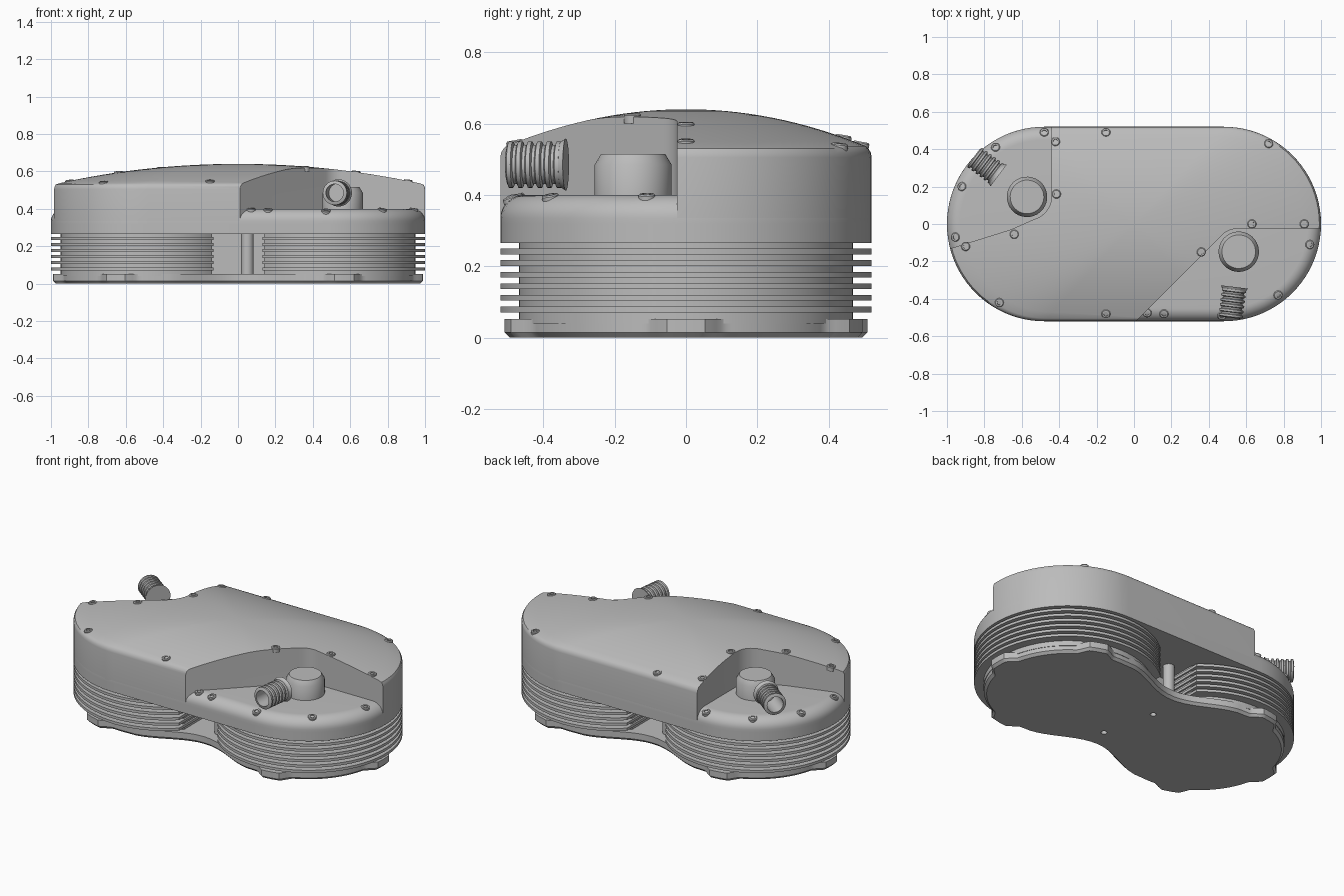
import bpy, bmesh, math
from math import sin, cos, pi, radians
from mathutils import Vector, Matrix
from mathutils.bvhtree import BVHTree

if "Cube" in bpy.data.objects:
    bpy.data.objects.remove(bpy.data.objects["Cube"])

grey = bpy.data.materials.new("grey_metal")
grey.use_nodes = True
grey.diffuse_color = (0.5, 0.5, 0.5, 1)
grey.node_tree.nodes["Principled BSDF"].inputs["Base Color"].default_value = (0.5, 0.5, 0.5, 1)

HALF = 0.48      # distance from the middle to each round end's centre
RAD = 0.52       # outer radius


def finish(name, bm, angle=35):
    bmesh.ops.recalc_face_normals(bm, faces=bm.faces)
    me = bpy.data.meshes.new(name)
    bm.to_mesh(me)
    bm.free()
    ob = bpy.data.objects.new(name, me)
    bpy.context.collection.objects.link(ob)
    me.materials.append(grey)
    smooth(ob, angle)
    return ob


def smooth(ob, angle=35):
    bpy.ops.object.select_all(action='DESELECT')
    ob.select_set(True)
    bpy.context.view_layer.objects.active = ob
    bpy.ops.object.shade_smooth_by_angle(angle=radians(angle))


def loft(rings, closed=False, bm=None):
    """Skin a list of equal-length rings; cap the ends unless closed."""
    bm = bm or bmesh.new()
    loops = [[bm.verts.new(p) for p in r] for r in rings]
    pairs = list(zip(loops, loops[1:])) + ([(loops[-1], loops[0])] if closed else [])
    for a, b in pairs:
        n = len(a)
        for i in range(n):
            bm.faces.new((a[i], a[(i + 1) % n], b[(i + 1) % n], b[i]))
    if not closed:
        bm.faces.new(loops[0])
        bm.faces.new(loops[-1])
    return bm


def stadium(r, z, scale=1, n=40):
    pts = []
    for side in (1, -1):
        for i in range(n + 1):
            a = -pi / 2 + pi * i / n
            pts.append(Vector((side * (HALF + r * cos(a)) * scale, side * r * sin(a) * scale, z)))
    return pts


def lathe(profile, n=24, closed=False, bm=None):
    return loft([[Vector((r * cos(2 * pi * i / n), r * sin(2 * pi * i / n), z))
                  for i in range(n)] for r, z in profile], closed, bm)


def bake(ob):
    """Apply all modifiers."""
    dg = bpy.context.evaluated_depsgraph_get()
    me = bpy.data.meshes.new_from_object(ob.evaluated_get(dg))
    ob.modifiers.clear()
    ob.data = me
    smooth(ob)


def cut(ob, bm):
    cutter = finish("cutter", bm)
    mod = ob.modifiers.new("cut", 'BOOLEAN')
    mod.operation, mod.solver, mod.object = 'DIFFERENCE', 'EXACT', cutter
    bake(ob)
    bpy.data.objects.remove(cutter)


def prism(outline, z0, z1):
    return loft([[Vector((x, y, z)) for x, y in outline] for z in (z0, z1)])


# Base plate: two round ends with mounting lugs and a narrow waist
def base_outline(inset):
    pts = []
    for side in (1, -1):
        for deg in range(-94, 95, 2):
            d = min(abs(deg - lug) for lug in (-80, 0, 70))
            r = 0.465 + 0.045 * max(0, min(1, (13 - d) / 7)) - inset
            a = radians(deg)
            pts.append((side * (HALF + r * cos(a)), side * r * sin(a)))
        for i in range(1, 20):
            x = 0.42 * (1 - i / 10)
            pts.append((side * x, side * (0.335 - inset + 0.065 * (1 - cos(pi * x / 0.42)))))
    return pts


plate = finish("base_plate", loft([[Vector((x, y, z)) for x, y in base_outline(i)]
                                   for i, z in ((0.015, 0), (0, 0.015), (0, 0.052))]))
for x, y in ((-0.03, 0.13), (0.05, -0.2)):
    hole = lathe([(0.017, -0.02), (0.017, 0.03)])
    bmesh.ops.translate(hole, vec=(x, y, 0), verts=hole.verts)
    cut(plate, hole)


# Cylinder drums with cooling fins, cut off flat beside the middle gap
def drum(r, z0, z1, side, end):
    a0 = math.acos(max(-1, (end - HALF) / r))
    return prism([(side * (HALF + r * cos(a0 * (i / 32 - 1))), side * r * sin(a0 * (i / 32 - 1)))
                  for i in range(65)], z0, z1)


for side, label in ((1, "left"), (-1, "right")):
    finish(label + "_drum_core", drum(0.468, 0.04, 0.28, side, 0.14))
    for k in range(6):
        z = 0.071 + 0.0325 * k
        finish(f"{label}_fin_{k + 1}", drum(RAD, z, z + 0.016, side, 0.13))

# Web and posts in the gap
finish("middle_web", prism([(-0.2, -0.12), (0.2, -0.12), (0.2, 0.12), (-0.2, 0.12)], 0.04, 0.28))
for side, label in ((1, "front"), (-1, "back")):
    post = lathe([(0.033, 0.04), (0.033, 0.28)])
    bmesh.ops.translate(post, vec=(side * 0.05, side * -0.24, 0), verts=post.verts)
    finish(label + "_post", post)

# Flange and rounded lower cover
finish("flange", loft([stadium(RAD, 0.265), stadium(RAD, 0.319)]))
ledge_rings = [stadium(RAD, 0.319)]
for i in range(9):
    a = pi / 2 * i / 8
    ledge_rings.append(stadium(RAD - 0.07 * (1 - cos(a)), 0.335 + 0.065 * sin(a)))
ledge = finish("lower_cover", loft(ledge_rings))

# Domed upper cover with a recess around each hose
cover_rings = [stadium(r, z) for r, z in ((RAD, 0.325), (RAD, 0.505), (0.518, 0.518), (0.511, 0.53))]
for i in range(16):
    t = 0.97 - 0.94 * i / 15
    cover_rings.append(stadium(RAD, 0.53 + 0.11 * (1 - t * t), t))
cover = finish("upper_cover", loft(cover_rings))


def arc(cx, cy, r, a0, a1, n=10):
    return [(cx + r * cos(radians(a0 + (a1 - a0) * i / n)),
             cy + r * sin(radians(a0 + (a1 - a0) * i / n))) for i in range(n + 1)]


cut(cover, prism([(1.2, -0.7), (1.2, -0.025)] + arc(0.555, -0.145, 0.12, 90, 135)
                 + [(0.03, -0.5), (-0.17, -0.7)], 0.3, 0.8))
cut(cover, prism([(-1.2, 0.7), (-0.44, 0.7)] + arc(-0.57, 0.15, 0.13, 0, -75)
                 + [(-0.66, -0.03), (-0.9, -0.105), (-1.2, -0.2)], 0.3, 0.8))
bevel = cover.modifiers.new("soft_edges", 'BEVEL')
bevel.width, bevel.segments, bevel.limit_method, bevel.angle_limit = 0.012, 2, 'ANGLE', radians(50)
bake(cover)


# Hose fittings: elbow body and ribbed hollow hose
def hose_fitting(label, x, y, angle):
    place = Matrix.Translation((x, y, 0.485)) @ Matrix.Rotation(angle, 4, 'Z')
    body = bmesh.new()
    bmesh.ops.create_uvsphere(body, u_segments=32, v_segments=20, radius=1)
    for v in body.verts:
        flat = math.copysign(abs(v.co.z) ** 0.75, v.co.z)
        v.co = Vector((v.co.x * 0.112, v.co.y * 0.112, flat * 0.079))
    for i in range(32):
        a = 2 * pi * i / 32
        for d, r in ((0.19, 0.073), (0.205, 0.064)):
            body.verts.new((d, r * cos(a), r * sin(a)))
    bmesh.ops.delete(body, geom=body.faces[:], context='FACES_KEEP_BOUNDARY')
    hull = bmesh.ops.convex_hull(body, input=body.verts[:])
    junk = {e for e in hull["geom_interior"] + hull["geom_unused"] if isinstance(e, bmesh.types.BMVert)}
    bmesh.ops.delete(body, geom=list(junk), context='VERTS')
    body.transform(place)
    finish(label + "_elbow", body, 50)

    neck = lathe([(0.108, -0.1), (0.108, 0.0), (0.09, 0.03)], 32)
    neck.transform(place)
    finish(label + "_elbow_neck", neck)

    profile = [(0.05, 0.19), (0.055, 0.19)]
    for k in range(6):
        d = 0.2 + k * 0.027
        profile += [(0.055, d), (0.065, d + 0.004), (0.065, d + 0.015), (0.055, d + 0.019)]
    profile += [(0.047, 0.356)]
    hose = lathe(profile, 32, closed=True)
    hose.transform(place @ Matrix.Rotation(pi / 2, 4, 'Y'))
    finish(label + "_hose", hose)


hose_fitting("front", 0.56, -0.148, radians(-97))
hose_fitting("back", -0.572, 0.145, radians(143))

# Socket-head screws seated on the covers
trees = []
for ob in (cover, ledge):
    bm = bmesh.new()
    bm.from_mesh(ob.data)
    trees.append(BVHTree.FromBMesh(bm))
    bm.free()
spots = [(-.48, .49), (-.42, .44), (-.415, .16), (-.74, .41), (-.92, .2), (-.955, -.07), (-.9, -.12),
         (-.64, -.055), (-.72, -.42), (-.15, .49), (-.15, -.48), (.07, -.475), (.16, -.48), (.36, -.15),
         (.63, 0), (.91, 0), (.94, -.11), (.77, -.38), (.47, -.49), (.72, .43)]
for n, (x, y) in enumerate(spots):
    hits = [t.ray_cast(Vector((x, y, 2)), Vector((0, 0, -1))) for t in trees]
    hits = [h for h in hits if h[0]]
    loc, normal = max(hits, key=lambda h: h[0].z)[:2]
    normal = (normal + Vector((0, 0, 1))).normalized()
    screw = lathe([(0.024, -0.02), (0.024, 0.003), (0.02, 0.007), (0.012, 0.007), (0.012, -0.006)], 18)
    screw.transform(Matrix.Translation(loc) @ normal.to_track_quat('Z', 'Y').to_matrix().to_4x4())
    finish(f"screw_{n + 1}", screw)
